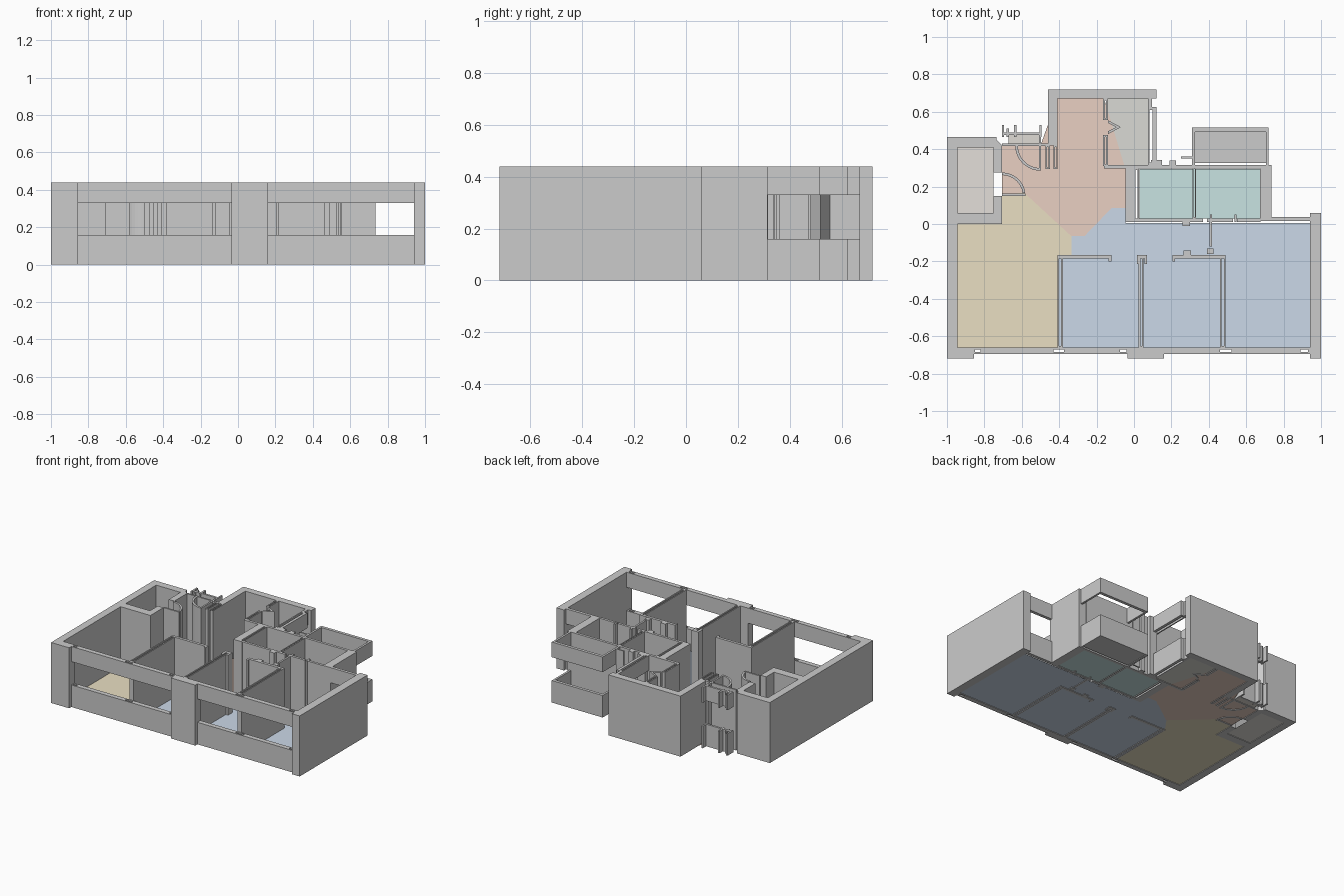
import bpy, bmesh, math

H, SILL, HEAD = 0.44, 0.16, 0.33


def rect(x0, x1, y0, y1):
    return [(x0, y0), (x1, y0), (x1, y1), (x0, y1)]


def prism(name, loops, z0=0.0, z1=H):
    """Extrude a filled plan outline (later loops are holes) from z0 to z1."""
    cu = bpy.data.curves.new(name, 'CURVE')
    cu.dimensions, cu.fill_mode = '2D', 'BOTH'
    cu.extrude = (z1 - z0) / 2
    for pts in loops:
        sp = cu.splines.new('POLY')
        sp.points.add(len(pts) - 1)
        for p, (x, y) in zip(sp.points, pts):
            p.co = (x, y, 0, 1)
        sp.use_cyclic_u = True
    tmp = bpy.data.objects.new(name + "_curve", cu)
    bpy.context.collection.objects.link(tmp)
    dg = bpy.context.evaluated_depsgraph_get()
    me = bpy.data.meshes.new_from_object(tmp.evaluated_get(dg))
    bpy.data.objects.remove(tmp)
    for p in me.polygons:
        p.use_smooth = False
    ob = bpy.data.objects.new(name, me)
    ob.location.z = (z0 + z1) / 2
    bpy.context.collection.objects.link(ob)
    return ob


def window(name, loops):
    """Low wall and head beam with an open band between them."""
    prism(name + "_sill", loops, 0, SILL)
    prism(name + "_head", loops, HEAD, H)


def hollow(name, x0, x1, y0, y1, t=0.009):
    """Partition made of two thin skins around a cavity."""
    prism(name, [rect(x0, x1, y0, y1), rect(x0 + t, x1 - t, y0 + t, y1 - t)])


def floor(name, pts, col):
    me = bpy.data.meshes.new(name)
    bm = bmesh.new()
    bm.faces.new([bm.verts.new((x, y, 0.004)) for x, y in pts])
    bmesh.ops.triangulate(bm, faces=bm.faces[:])
    bm.to_mesh(me)
    bm.free()
    ob = bpy.data.objects.new(name, me)
    bpy.context.collection.objects.link(ob)
    mat = bpy.data.materials.new(name)
    mat.diffuse_color = (*col, 1)
    me.materials.append(mat)


def arc_wall(name, cx, cy, r, a0, a1, t=0.014, n=12):
    ang = [math.radians(a0 + (a1 - a0) * i / n) for i in range(n + 1)]
    pts = [(cx + r * math.cos(a), cy + r * math.sin(a)) for a in ang]
    pts += [(cx + (r - t) * math.cos(a), cy + (r - t) * math.sin(a)) for a in reversed(ang)]
    prism(name, [pts])


# coloured floors
floor("living_floor", [(-0.945, -0.66), (-0.405, -0.66), (-0.405, -0.165), (-0.335, -0.165),
      (-0.335, -0.065), (-0.59, 0.17), (-0.705, 0.15), (-0.705, 0), (-0.945, 0)], (.82, .74, .54))
floor("hall_floor", [(-0.705, 0.15), (-0.59, 0.17), (-0.335, -0.065), (-0.265, -0.065),
      (-0.12, 0.085), (-0.045, 0.085), (-0.045, 0.29), (-0.16, 0.29), (-0.16, 0.67),
      (-0.41, 0.67), (-0.41, 0.29), (-0.5, 0.29), (-0.5, 0.42), (-0.705, 0.42)], (.82, .63, .54))
floor("bedroom_floor", [(-0.405, -0.66), (0.94, -0.66), (0.94, 0.005), (-0.045, 0.005),
      (-0.045, 0.085), (-0.12, 0.085), (-0.265, -0.065), (-0.335, -0.065),
      (-0.335, -0.165), (-0.405, -0.165)], (.60, .69, .81))
floor("bath_floor", rect(0.03, 0.675, 0.03, 0.295), (.58, .77, .76))
floor("kitchen_floor", rect(-0.14, 0.075, 0.31, 0.67), (.70, .70, .66))
floor("balcony_floor", rect(0.325, 0.705, 0.325, 0.495), (.62, .61, .62))
floor("shaft_floor", rect(-0.945, -0.75, 0.06, 0.41), (.77, .74, .70))
floor("landing_floor", rect(-0.67, -0.5, 0.43, 0.475), (.74, .71, .66))

# outer shell
prism("left_wall", [[(-1, -0.72), (-0.855, -0.72), (-0.855, -0.66), (-0.945, -0.66),
      (-0.945, 0), (-0.995, 0), (-1, 0)]])
prism("shaft_walls", [[(-1, 0), (-0.705, 0), (-0.705, 0.15), (-0.75, 0.15), (-0.75, 0.06),
      (-0.945, 0.06), (-0.945, 0.41), (-0.75, 0.41), (-0.75, 0.275), (-0.705, 0.275),
      (-0.705, 0.42), (-0.735, 0.45), (-0.735, 0.465), (-1, 0.465)]])
prism("front_pier", [rect(-0.035, 0.16, -0.72, -0.66)])
prism("right_wall", [rect(0.94, 1, -0.72, 0.06)])
prism("back_wall", [[(-0.46, 0.42), (-0.41, 0.42), (-0.41, 0.67), (0.12, 0.67),
      (0.12, 0.72), (-0.46, 0.72)]])
prism("bath_side_wall", [rect(0.675, 0.735, 0.015, 0.315)])

# front windows with narrow slots in the wall
for nm, x0, x1, slots in (("front_left", -0.855, -0.035, ((-0.85, -0.82), (-0.43, -0.375), (-0.075, -0.04))),
                          ("front_right", 0.16, 0.94, ((0.46, 0.52), (0.89, 0.93)))):
    window(nm, [rect(x0, x1, -0.695, -0.66)] + [rect(a, b, -0.685, -0.67) for a, b in slots])

# remaining windows and balcony parapet
window("bedroom_back", [rect(0.735, 0.94, 0.015, 0.037)])
window("kitchen_side", [[(0.075, 0.315), (0.12, 0.315), (0.12, 0.625), (0.095, 0.625),
       (0.095, 0.67), (0.075, 0.67)], rect(0.084, 0.1, 0.33, 0.61)])
window("balcony", [[(0.31, 0.315), (0.325, 0.315), (0.325, 0.493), (0.705, 0.493),
       (0.705, 0.315), (0.72, 0.315), (0.72, 0.515), (0.31, 0.515)]])
window("landing", [rect(-0.7, -0.5, 0.475, 0.49)])
for i, (x, y) in enumerate(((-0.7, 0.53), (-0.675, 0.51), (-0.635, 0.53), (-0.5, 0.53))):
    window(f"landing_fin_{i}", [rect(x - 0.006, x + 0.006, 0.465, y)])

# hollow partitions
hollow("partition_living", -0.41, -0.38, -0.66, -0.165)
hollow("partition_middle", 0.025, 0.052, -0.66, -0.165)
hollow("partition_right", 0.46, 0.49, -0.66, -0.165)
hollow("partition_bath", 0.312, 0.332, 0.03, 0.3, 0.007)
hollow("kitchen_wall_near", -0.165, -0.14, 0.31, 0.475)
hollow("kitchen_wall_far", -0.165, -0.14, 0.555, 0.67)
hollow("entry_wall", -0.43, -0.408, 0.295, 0.42, 0.007)
hollow("entry_side_wall", -0.472, -0.45, 0.295, 0.42, 0.007)
prism("bath_duct", [rect(-0.045, 0.027, 0.01, 0.31), rect(0.007, 0.02, 0.03, 0.29)])

# corridor walls
prism("corridor_wall_left", [[(-0.41, -0.185), (-0.135, -0.185), (-0.135, -0.2),
      (-0.12, -0.2), (-0.12, -0.165), (-0.41, -0.165)]])
prism("corridor_wall_middle", [[(0.015, -0.215), (0.03, -0.215), (0.03, -0.185), (0.055, -0.185),
      (0.055, -0.215), (0.07, -0.215), (0.07, -0.165), (0.015, -0.165)]])
prism("corridor_wall_right", [[(0.205, -0.2), (0.22, -0.2), (0.22, -0.185), (0.49, -0.185),
      (0.49, -0.165), (0.205, -0.165)]])
for i, (x0, x1) in enumerate(((0.027, 0.37), (0.39, 0.53), (0.55, 0.675))):
    prism(f"bath_front_wall_{i}", [rect(x0, x1, 0.012, 0.03)])
for i, x in enumerate((0.412, 0.542)):
    prism(f"bath_post_{i}", [rect(x - 0.006, x + 0.006, 0.01, 0.05)])
prism("bath_back_wall", [rect(-0.16, 0.675, 0.297, 0.316)])
prism("corridor_door", [rect(0.403, 0.416, -0.12, 0.012)])
prism("corridor_post", [rect(0.39, 0.425, -0.16, -0.13)])
prism("corridor_stub", [rect(0.265, 0.305, -0.165, -0.143)])
prism("corridor_ledge", [rect(0.26, 0.3, -0.012, 0.012)])
prism("back_stub_left", [rect(0.09, 0.15, 0.316, 0.342)])
prism("back_stub_middle", [rect(0.19, 0.225, 0.316, 0.34)])
prism("back_stub_right", [rect(0.25, 0.31, 0.35, 0.36)])

# doors: folding kitchen leaf and curved hall screens
prism("folding_door", [[(-0.14, 0.555), (-0.07, 0.518), (-0.14, 0.48), (-0.14, 0.495),
      (-0.095, 0.518), (-0.14, 0.54)]])
arc_wall("curved_screen_back", -0.5, 0.42, 0.135, 180, 270)
arc_wall("curved_screen_front", -0.705, 0.15, 0.125, 90, 8)
prism("screen_front_leaf", [rect(-0.705, -0.58, 0.15, 0.163)])
prism("screen_back_leaf", [rect(-0.705, -0.46, 0.418, 0.43)])
prism("screen_side_leaf", [rect(-0.508, -0.496, 0.285, 0.475)])
